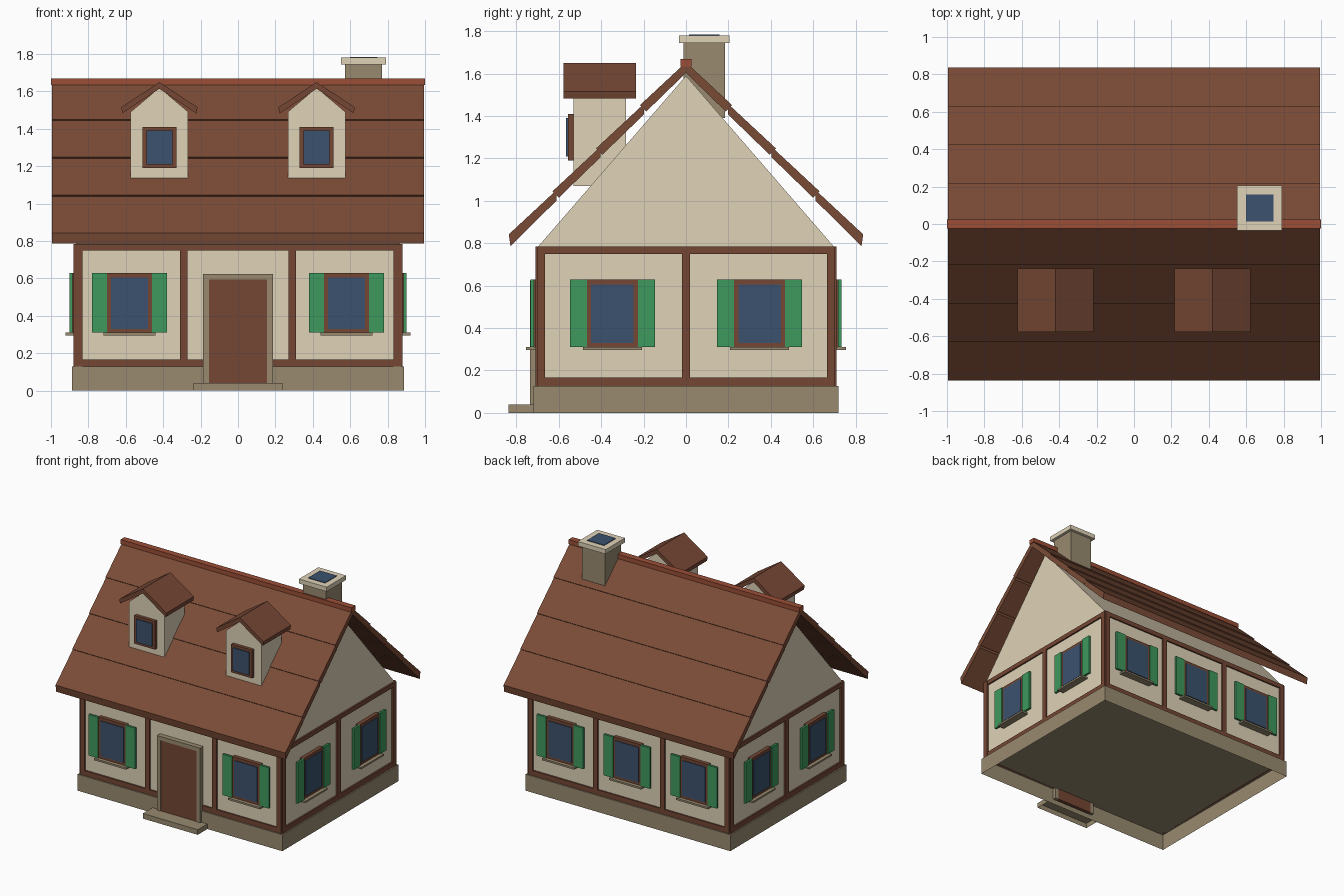
import bpy
import bmesh

if "Cube" in bpy.data.objects:
    bpy.data.objects.remove(bpy.data.objects["Cube"])


def material(name, code):
    def linear(c):
        c /= 255
        return c / 12.92 if c < 0.04 else ((c + 0.055) / 1.055) ** 2.4
    color = [linear(c) for c in bytes.fromhex(code)] + [1]
    mat = bpy.data.materials.new(name)
    mat.use_nodes = True
    mat.diffuse_color = color
    mat.node_tree.nodes["Principled BSDF"].inputs["Base Color"].default_value = color
    return mat


PLASTER = material("cream plaster", "e0d3b8")
STONE = material("grey brown stone", "988a70")
TIMBER = material("brown timber", "754734")
TILES = material("roof brown", "7a4b36")
RIDGE = material("ridge red", "9b4f37")
GREEN = material("shutter green", "3e985c")
GLASS = material("dark blue glass", "3b526e")


def prism(name, mat, profile, axis, lo, hi, open_bottom=False):
    """Extrude a profile of (across, z) points along the x or y axis."""
    bm = bmesh.new()
    rings = []
    for s in (lo, hi):
        rings.append([bm.verts.new((s, a, z) if axis == "x" else (a, s, z)) for a, z in profile])
    for ring in rings:
        bm.faces.new(ring)
    n = len(profile)
    # The first profile edge is the underside
    for i in range(1 if open_bottom else 0, n):
        j = (i + 1) % n
        bm.faces.new((rings[0][i], rings[0][j], rings[1][j], rings[1][i]))
    bmesh.ops.recalc_face_normals(bm, faces=bm.faces)
    mesh = bpy.data.meshes.new(name)
    bm.to_mesh(mesh)
    bm.free()
    mesh.materials.append(mat)
    obj = bpy.data.objects.new(name, mesh)
    bpy.context.collection.objects.link(obj)
    return obj


def box(name, mat, x, y, z, open_bottom=False):
    """Box from (low, high) pairs."""
    profile = [(y[0], z[0]), (y[1], z[0]), (y[1], z[1]), (y[0], z[1])]
    return prism(name, mat, profile, "x", x[0], x[1], open_bottom)


WALL_X, WALL_Y = 0.865, 0.697
BASE_TOP, WALL_TOP = 0.128, 0.785


def on_wall(name, mat, side, u, z, depth, inset=0.005):
    """Plate on one wall: u is its span along the wall, depth how far it stands out."""
    sign = 1 if side in ("back", "left") else -1
    half = WALL_Y if side in ("front", "back") else WALL_X
    out = sorted((sign * (half - inset), sign * (half + depth)))
    if side in ("front", "back"):
        return box(side + "_" + name, mat, u, out, z)
    return box(side + "_" + name, mat, out, u, z)


def window(side, c):
    z = (0.31, 0.63)
    on_wall("window_frame", TIMBER, side, (c - 0.12, c + 0.12), z, 0.03)
    on_wall("window_glass", GLASS, side, (c - 0.1, c + 0.1), (0.33, 0.606), 0.036)
    on_wall("window_sill", STONE, side, (c - 0.14, c + 0.14), (0.296, 0.31), 0.057)
    # Shutters are thin boards hung just clear of the wall
    for s in (-1, 1):
        u = sorted((c + s * 0.12, c + s * 0.201))
        on_wall("shutter", GREEN, side, u, z, 0.037, -0.02)


# Foundation (open underneath), walls and gable body
box("foundation", STONE, (-0.887, 0.887), (-0.719, 0.719), (0, BASE_TOP), open_bottom=True)
box("walls", PLASTER, (-WALL_X, WALL_X), (-WALL_Y, WALL_Y), (BASE_TOP + 0.002, WALL_TOP))
prism("gable", PLASTER, [(-WALL_Y, WALL_TOP), (WALL_Y, WALL_TOP), (0, 1.59)], "x", -WALL_X, WALL_X)

# Timber framing and windows on each wall
layout = {
    "front": (WALL_X, (-0.29, 0.29), (-0.58, 0.58)),
    "back": (WALL_X, (-0.29, 0.29), (-0.58, 0, 0.58)),
    "left": (WALL_Y, (0,), (-0.347, 0.347)),
    "right": (WALL_Y, (0,), (-0.347, 0.347)),
}
for side, (half, posts, windows) in layout.items():
    on_wall("bottom_beam", TIMBER, side, (-half, half), (BASE_TOP, 0.167), 0.012)
    on_wall("top_beam", TIMBER, side, (-half, half), (0.75, WALL_TOP), 0.012)
    for p in posts:
        on_wall("post", TIMBER, side, (p - 0.02, p + 0.02), (0.16, 0.76), 0.012)
    for s in (-1, 1):
        u = sorted((s * (half - 0.033), s * (half + 0.006)))
        on_wall("corner_post", TIMBER, side, u, (BASE_TOP, WALL_TOP), 0.014)
    for c in windows:
        window(side, c)

# Door with surround and step
for s in (-1, 1):
    on_wall("door_jamb", STONE, "front", sorted((s * 0.155, s * 0.187)), (0.04, 0.625), 0.038)
on_wall("door_lintel", STONE, "front", (-0.155, 0.155), (0.594, 0.625), 0.038)
on_wall("door", TIMBER, "front", (-0.155, 0.155), (0.04, 0.594), 0.033)
box("door_step", STONE, (-0.238, 0.238), (-0.838, -0.719), (0, 0.04), open_bottom=True)

# Four overlapping courses on each roof slope
for s in (-1, 1):
    for i in range(4):
        y0, z0 = 0.836 - 0.206 * i, 0.842 + 0.203 * i
        y1 = max(y0 - 0.226, 0)
        z1 = z0 + 0.93 * (y0 - y1)
        # The eave is cut nearly upright, the courses above are cut square
        cut, drop = (0.03, 0.03) if i else (0.008, 0.055)
        course = [(y0, z0), (y1, z1), (y1, z1 - 0.05), (y0 - cut, z0 - drop)]
        prism("roof_course", TILES, [(s * y, z) for y, z in course], "x", -0.995, 0.995)
box("ridge_cap", RIDGE, (-1, 1), (-0.025, 0.025), (1.635, 1.67))

# Dormers
for c in (-0.42, 0.42):
    body = [(-0.154, 1.07), (0.154, 1.07), (0.154, 1.49), (0, 1.62), (-0.154, 1.49)]
    prism("dormer_body", PLASTER, [(c + x, z) for x, z in body], "y", -0.53, -0.282)
    for s in (-1, 1):
        slab = [(0, 1.65), (0.204, 1.515), (0.198, 1.482), (0, 1.614)]
        prism("dormer_roof", TIMBER, [(c + s * x, z) for x, z in slab], "y", -0.577, -0.237)
    box("dormer_frame", TIMBER, (c - 0.09, c + 0.09), (-0.556, -0.525), (1.19, 1.41))
    box("dormer_glass", GLASS, (c - 0.07, c + 0.07), (-0.565, -0.55), (1.21, 1.39))

# Chimney
box("chimney_stack", STONE, (0.573, 0.77), (-0.012, 0.184), (1.39, 1.75))
box("chimney_cap", PLASTER, (0.552, 0.792), (-0.034, 0.206), (1.745, 1.78))
box("chimney_flue", GLASS, (0.599, 0.745), (0.014, 0.158), (1.778, 1.785))
